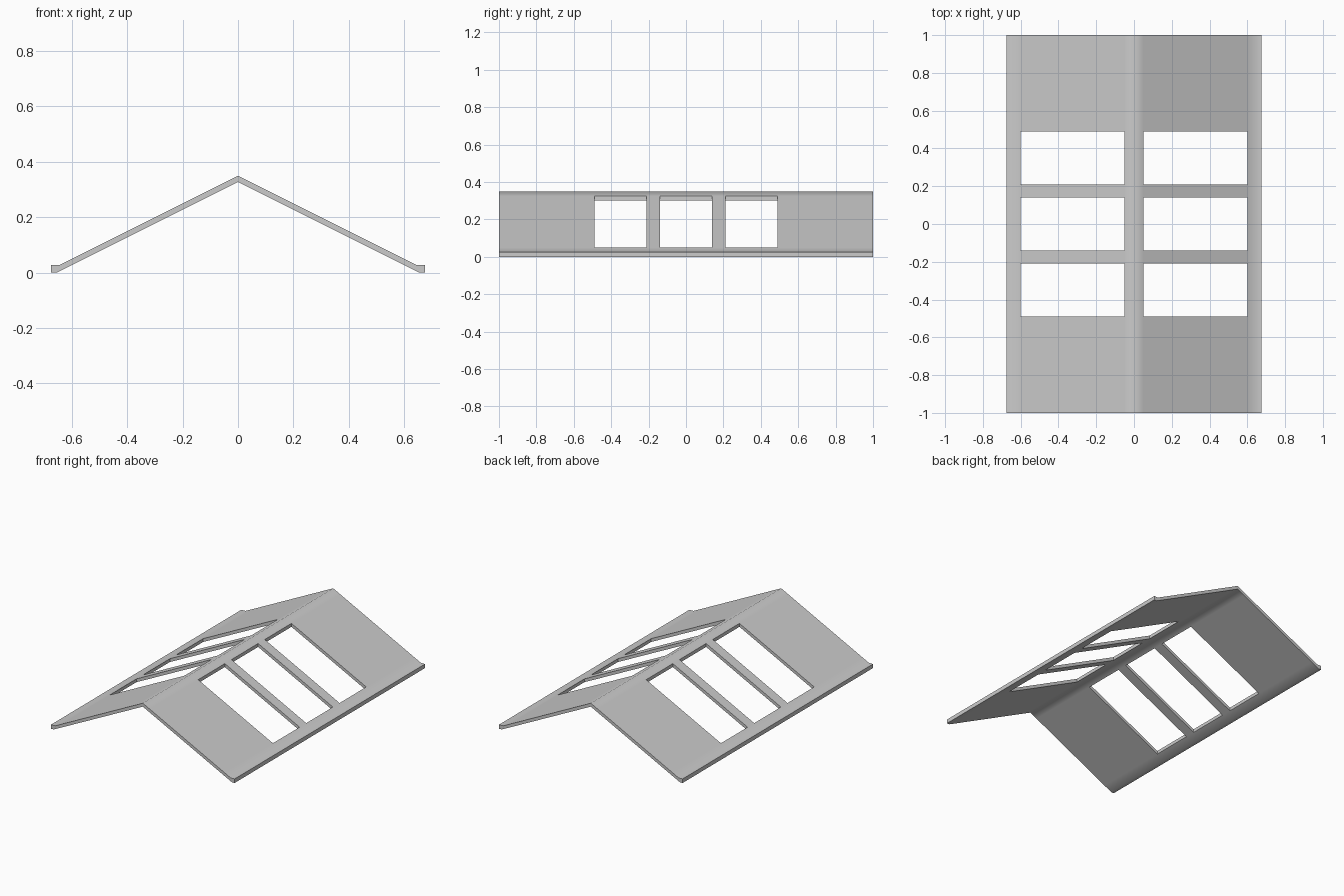
import bpy, bmesh, math

if "Cube" in bpy.data.objects:
    bpy.data.objects.remove(bpy.data.objects["Cube"])

# Half cross-section from ridge to eave: (x_top, z_top, x_bottom, z_bottom)
def top_z(x):
    return 0.35 - x * (0.35 - 0.027) / 0.645

def low_z(x):
    return 0.327 - x * 0.327 / 0.655

half = [(x, top_z(x), x, low_z(x)) for x in (0.0, 0.05, 0.60)]
half += [(0.645, 0.027, 0.655, 0.0), (0.675, 0.027, 0.675, 0.0)]
profile = [(-a, b, -c, d) for a, b, c, d in reversed(half[1:])] + half

# Lengthwise breaks; the odd bays hold the skylight openings
ys = [-1, -0.49, -0.21, -0.14, 0.14, 0.21, 0.49, 1]
open_cols, open_rows = (2, 5), (1, 3, 5)
nx, ny = len(profile) - 1, len(ys) - 1

def solid(i, j):
    inside = 0 <= i < nx and 0 <= j < ny
    return inside and not (i in open_cols and j in open_rows)

# Roof shell: top and underside panels, with walls at every open border
bm = bmesh.new()
top = [[bm.verts.new((p[0], y, p[1])) for y in ys] for p in profile]
low = [[bm.verts.new((p[2], y, p[3])) for y in ys] for p in profile]
for i in range(nx):
    for j in range(ny):
        if not solid(i, j):
            continue
        ring = [(i, j), (i + 1, j), (i + 1, j + 1), (i, j + 1)]
        bm.faces.new([top[a][b] for a, b in ring])
        bm.faces.new([low[a][b] for a, b in reversed(ring)])
        sides = [(i, j - 1), (i + 1, j), (i, j + 1), (i - 1, j)]
        for k, side in enumerate(sides):
            if not solid(*side):
                (a, b), (c, d) = ring[k], ring[(k + 1) % 4]
                bm.faces.new([top[c][d], top[a][b], low[a][b], low[c][d]])
bmesh.ops.recalc_face_normals(bm, faces=bm.faces)

mesh = bpy.data.meshes.new("gable_roof")
bm.to_mesh(mesh)
bm.free()
roof = bpy.data.objects.new("gable_roof", mesh)
bpy.context.collection.objects.link(roof)

# Soft ridge and eave shading, crisp rims
bpy.context.view_layer.objects.active = roof
roof.select_set(True)
bpy.ops.object.shade_smooth_by_angle(angle=math.radians(58))
